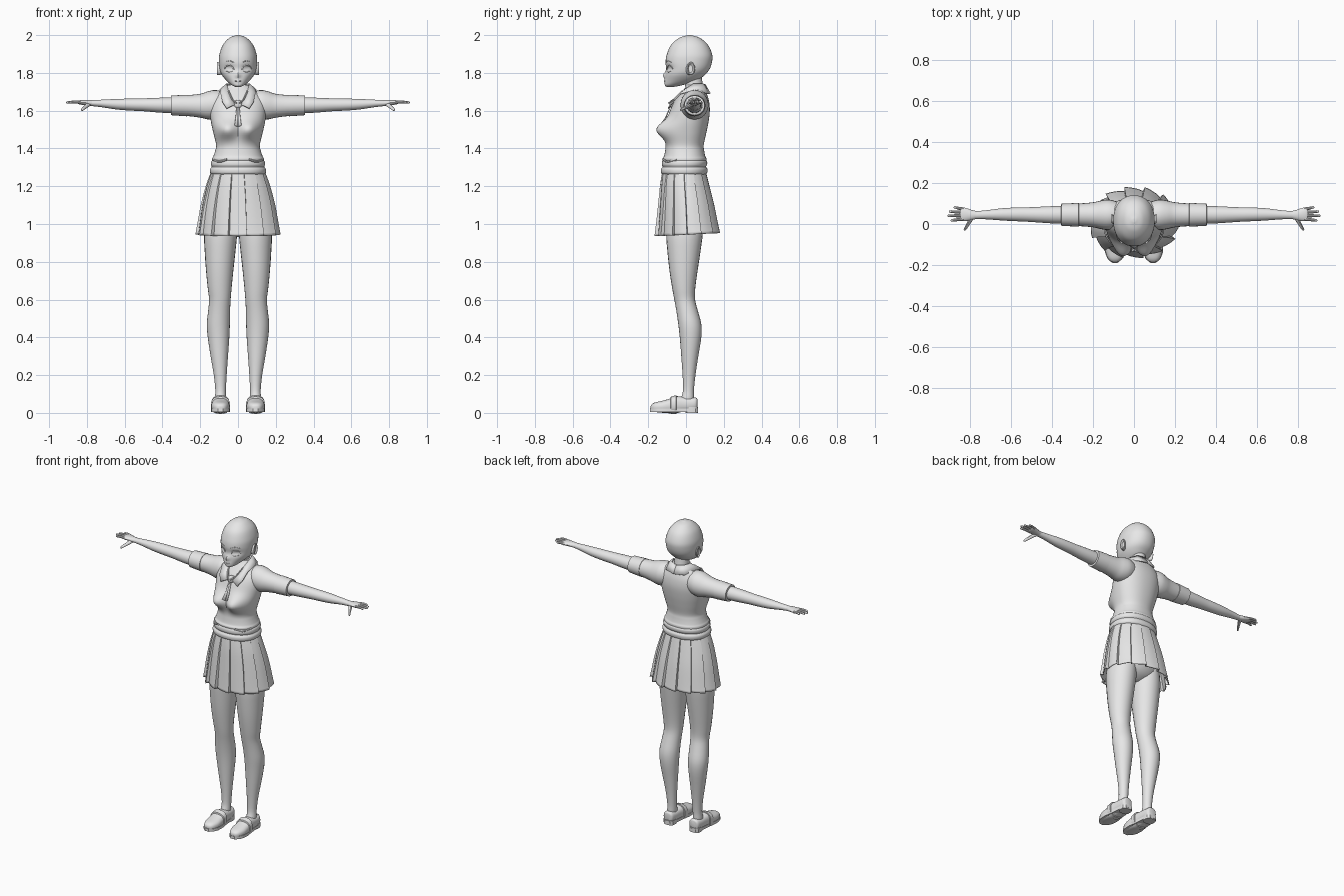
import bpy, bmesh, math
from mathutils import Vector
from mathutils.bvhtree import BVHTree

grey = bpy.data.materials.new("plain grey")
grey.diffuse_color = (0.8, 0.8, 0.8, 1)


def add(name, verts, faces, mirror=False, thick=0):
    """Make a mesh object, optionally mirrored across x and thickened."""
    me = bpy.data.meshes.new(name)
    me.from_pydata(verts, [], faces)
    bm = bmesh.new()
    bm.from_mesh(me)
    bmesh.ops.recalc_face_normals(bm, faces=bm.faces)
    bm.to_mesh(me)
    bm.free()
    me.materials.append(grey)
    ob = bpy.data.objects.new(name, me)
    bpy.context.collection.objects.link(ob)
    if thick:
        so = ob.modifiers.new("thickness", 'SOLIDIFY')
        so.thickness, so.offset = thick, 0
    if mirror:
        ob.modifiers.new("mirror", 'MIRROR').use_mirror_merge = False
    return ob


def smooth_rows(rows, steps):
    """Catmull-Rom interpolation of rows of numbers."""
    out = []
    for i in range(len(rows) - 1):
        p0, p1, p2, p3 = rows[max(i - 1, 0)], rows[i], rows[i + 1], rows[min(i + 2, len(rows) - 1)]
        for k in range(steps):
            t = k / steps
            out.append([0.5 * (2*b + (c - a)*t + (2*a - 5*b + 4*c - d)*t*t + (3*b - a - 3*c + d)*t**3)
                        for a, b, c, d in zip(p0, p1, p2, p3)])
    return out + [list(rows[-1])]


def loft(name, axis, rows, seg=24, power=2, steps=3, mirror=False, warp=None):
    """Skin of ellipses; each row is (position on axis, centre u, centre v, radius u, radius v)."""
    rows = smooth_rows(rows, steps)
    verts = []
    for t, cu, cv, ru, rv in rows:
        for k in range(seg):
            a = math.tau * k / seg
            c, s = math.cos(a), math.sin(a)
            u = cu + abs(ru) * math.copysign(abs(c) ** (2 / power), c)
            v = cv + abs(rv) * math.copysign(abs(s) ** (2 / power), s)
            co = Vector({'x': (t, u, v), 'y': (u, t, v), 'z': (u, v, t)}[axis])
            verts.append(warp(co) if warp else co)
    faces = [(r*seg + k, r*seg + (k + 1) % seg, (r + 1)*seg + (k + 1) % seg, (r + 1)*seg + k)
             for r in range(len(rows) - 1) for k in range(seg)]
    n = len(rows) * seg
    faces += [tuple(range(seg)), tuple(range(n - seg, n))]
    return add(name, verts, faces, mirror)


def body(name, rows, **kw):
    """Upright loft from rows (z, half width, front y, back y)."""
    return loft(name, 'z', [(z, 0, (f + b) / 2, w, (b - f) / 2) for z, w, f, b in rows], **kw)


def cord(name, pts, r, mirror=False):
    """Thin round cord through points."""
    pts = smooth_rows(pts, 4)
    verts, faces = [], []
    for i, p in enumerate(pts):
        d = (Vector(pts[min(i + 1, len(pts) - 1)]) - Vector(pts[max(i - 1, 0)])).normalized()
        n = d.cross(Vector((0.1, 1, 0))).normalized()
        m = d.cross(n)
        verts += [Vector(p) + r * (n * math.cos(a * math.tau / 6) + m * math.sin(a * math.tau / 6)) for a in range(6)]
        if i:
            faces += [((i - 1)*6 + a, (i - 1)*6 + (a + 1) % 6, i*6 + (a + 1) % 6, i*6 + a) for a in range(6)]
    return add(name, verts, faces + [tuple(range(6)), tuple(range(len(verts) - 6, len(verts)))], mirror)


def fronts(ob):
    """Return a function giving the front surface point at x, z."""
    me = ob.data
    tree = BVHTree.FromPolygons([v.co for v in me.vertices], [tuple(p.vertices) for p in me.polygons])

    def hit(x, z, lift=0.0):
        p = tree.ray_cast(Vector((x, -1, z)), Vector((0, 1, 0)))[0]
        return (x, (p.y if p else -0.1) - lift, z)
    return hit


def bump(x, z, cx, cz, sx, sz):
    return math.exp(-((x - cx) / sx) ** 2 - ((z - cz) / sz) ** 2)


# head with eye sockets, nose and lips
def face(co):
    if co.y < 0:
        x, z = abs(co.x), co.z
        co.y += 0.010 * bump(x, z, 0.045, 1.825, 0.026, 0.018)
        co.y -= 0.014 * bump(x, z, 0, 1.787, 0.011, 0.016) + 0.004 * bump(x, z, 0, 1.757, 0.016, 0.008)
    return co


head = body("head", [(1.724, .008, -.10, -.075), (1.735, .033, -.112, -.02), (1.76, .062, -.111, .06),
                     (1.79, .086, -.108, .10), (1.82, .097, -.106, .125), (1.86, .101, -.108, .138),
                     (1.90, .098, -.101, .138), (1.95, .079, -.078, .115), (1.985, .046, -.036, .074),
                     (1.998, .015, .002, .034), (2.0, .003, .015, .021)],
            seg=56, power=2.15, steps=6, warp=face)
on_face = fronts(head)
for label, side in (("left", 1), ("right", -1)):
    cord(label + "_upper_eyelid", [on_face(side * x, z, .001) for x, z in
                                   ((.022, 1.818), (.032, 1.834), (.048, 1.84), (.064, 1.834), (.072, 1.822))], .003)
    cord(label + "_lower_eyelid", [on_face(side * x, z) for x, z in ((.03, 1.808), (.046, 1.804), (.062, 1.81))], .0015)
    cord(label + "_eyebrow", [on_face(side * x, z) for x, z in ((.022, 1.855), (.045, 1.864), (.07, 1.856))], .0018)
cord("mouth", [on_face(x, 1.757 - .002 * (x == 0)) for x in (-.016, -.008, 0, .008, .016)], .0016)

# ears
loft("ear", 'x', [(.085, .012, 1.815, .014, .022), (.098, .02, 1.82, .02, .032), (.108, .026, 1.823, .022, .035),
                  (.111, .026, 1.823, .017, .03), (.104, .024, 1.822, .011, .021)], seg=16, steps=2, mirror=True)

# neck
loft("neck", 'z', [(1.62, 0, .045, .055, .055), (1.70, 0, .045, .047, .048), (1.75, 0, .04, .044, .047),
                   (1.80, 0, .03, .045, .05)])


# blouse torso with bust
def bust(co):
    if co.y < .02:
        k = min(1, (.02 - co.y) / .06)
        co.y -= .062 * k * bump(abs(co.x), co.z, .06, 1.50, .058, .05)
    return co


torso = body("blouse", [(1.27, .138, -.122, .105), (1.32, .136, -.118, .106), (1.345, .137, -.124, .108),
                        (1.36, .13, -.116, .102), (1.39, .12, -.110, .096), (1.42, .116, -.106, .094),
                        (1.48, .130, -.104, .107), (1.54, .143, -.099, .119), (1.60, .150, -.084, .126),
                        (1.65, .145, -.060, .122), (1.69, .115, -.030, .11), (1.72, .075, -.006, .1),
                        (1.735, .058, .0, .094)], seg=56, power=2.2, steps=5, warp=bust)
on_chest = fronts(torso)

# rolled waistband and soft folds
body("waistband", [(1.262, .138, -.122, .104), (1.27, .147, -.132, .112), (1.29, .148, -.133, .114),
                   (1.303, .139, -.124, .106), (1.312, .143, -.128, .111), (1.33, .142, -.127, .112),
                   (1.342, .130, -.118, .1)], seg=48, power=2.2)
cord("waist_fold", [(.13, -.05, 1.34), (.10, -.098, 1.33), (.06, -.121, 1.342)], .006, True)

# sleeves with turned cuffs
loft("sleeve", 'x', [(.07, .045, 1.635, .06, .065), (.12, .045, 1.632, .074, .077), (.16, .045, 1.628, .07, .074),
                     (.20, .045, 1.626, .061, .063), (.27, .045, 1.627, .055, .055), (.352, .045, 1.628, .052, .050)],
     mirror=True)
loft("sleeve_cuff", 'x', [(.268, .045, 1.627, .05, .05), (.27, .045, 1.627, .058, .057), (.354, .045, 1.628, .054, .052),
                          (.356, .045, 1.628, .046, .044)], steps=1, mirror=True)

# arms and hands
loft("arm", 'x', [(.30, .045, 1.628, .044, .043), (.40, .045, 1.629, .042, .040), (.50, .046, 1.631, .036, .034),
                  (.56, .047, 1.632, .034, .032), (.64, .047, 1.634, .030, .028), (.72, .045, 1.638, .022, .020),
                  (.78, .043, 1.640, .019, .015)], mirror=True)
loft("palm", 'x', [(.76, .044, 1.640, .017, .015), (.79, .044, 1.641, .024, .015), (.82, .046, 1.643, .032, .013),
                   (.842, .049, 1.644, .033, .010), (.85, .049, 1.644, .026, .006)], seg=16, mirror=True)
for label, y0, y1, tip in (("index", .024, .018, .895), ("middle", .041, .040, .91),
                           ("ring", .057, .061, .903), ("little", .072, .081, .88)):
    loft(label + "_finger", 'x', [(.83, y0, 1.643, .009, .009), ((.83 + tip) / 2, (y0 + y1) / 2, 1.646, .0075, .0075),
                                  (tip - .006, y1, 1.644, .006, .006), (tip, y1, 1.644, .002, .002)],
         seg=10, mirror=True)
loft("thumb", 'y', [(.045, .785, 1.638, .014, .012), (.02, .798, 1.628, .012, .011), (-.005, .812, 1.616, .009, .009),
                    (-.026, .824, 1.606, .007, .007), (-.032, .827, 1.603, .002, .002)], seg=10, mirror=True)

# collar: inner edge at the neck, outer edge folded over the shoulders
inner = [(0, .10, 1.738), (.042, .085, 1.742), (.06, .04, 1.742), (.052, -.008, 1.71), (.032, -.052, 1.665), (.010, -.078, 1.635)]
outer = [(0, .128, 1.69), (.065, .11, 1.692), (.095, .045, 1.708), (.092, -.03, 1.69), (.082, -.072, 1.645), (.06, -.094, 1.612)]
add("collar", inner + outer, [(i, i + 1, i + 7, i + 6) for i in range(5)], True, .007)
cord("neck_cord", [(.05, -.02, 1.705), (.03, -.065, 1.66), (.008, -.092, 1.64)], .004, True)

# brooch and two-tailed ribbon
y = on_chest(0, 1.635)[1]
loft("brooch", 'y', [(y + .01, 0, 1.635, .02, .02), (y - .008, 0, 1.635, .022, .022),
                     (y - .016, 0, 1.635, .015, .015), (y - .018, 0, 1.635, .003, .003)], seg=20)
for label, s in (("left", 1), ("right", -1)):
    add(label + "_ribbon", [on_chest(s * x, z, .007) for x, z in
                            ((0, 1.615), (.008, 1.615), (.013, 1.56), (.018, 1.522), (.002, 1.516), (0, 1.56))],
        [(0, 1, 2, 5), (5, 2, 3, 4)], thick=.005)

# pleated skirt: sawtooth ring swept down a flared profile (z, half width, front y, back y)
PLEATS = 14
verts, skirt_rows = [], smooth_rows([(1.28, .136, -.121, .100), (1.20, .161, -.131, .117), (1.10, .183, -.138, .138),
                                     (1.00, .197, -.145, .154), (.94, .204, -.149, .163)], 3)
for i, (z, w, f, b) in enumerate(skirt_rows):
    depth = .003 + .017 * i / (len(skirt_rows) - 1)
    for k in range(PLEATS):
        for t, o in ((0, 0), (.33, .33), (.66, .66), (.96, 1)):
            a = math.tau * (k + t + .5) / PLEATS
            verts.append(((w + depth * o) * math.sin(a), (f + b) / 2 - ((b - f) / 2 + depth * o) * math.cos(a),
                          z + (.008 * (1 - math.cos(a)) - .004) * i / (len(skirt_rows) - 1)))
m = PLEATS * 4
add("pleated_skirt", verts, [(r*m + k, r*m + (k + 1) % m, (r + 1)*m + (k + 1) % m, (r + 1)*m + k)
                             for r in range(len(skirt_rows) - 1) for k in range(m)], thick=.005)

# hips under the skirt
body("hips", [(.93, .02, -.03, .03), (.96, .12, -.08, .08), (1.02, .16, -.105, .11), (1.12, .15, -.11, .105),
              (1.25, .12, -.10, .09)])

# legs
loft("leg", 'z', [(.04, .093, .0, .026, .04), (.08, .093, .008, .029, .034), (.12, .092, .013, .028, .029),
                  (.20, .094, .016, .034, .034), (.30, .099, .02, .046, .045), (.40, .103, .024, .057, .057),
                  (.47, .104, .02, .061, .061), (.54, .100, .006, .058, .057), (.60, .096, -.007, .057, .055),
                  (.66, .097, -.012, .063, .061), (.75, .097, -.013, .072, .074), (.85, .095, -.011, .081, .087),
                  (.95, .092, -.008, .087, .097), (1.05, .085, -.003, .075, .095)], mirror=True)

# loafers: upper, sole, heel, strap
loft("shoe_upper", 'y', [(.060, .093, .05, .018, .024), (.052, .093, .048, .032, .033), (.02, .093, .045, .037, .036),
                         (-.02, .093, .045, .040, .040), (-.055, .093, .043, .044, .045), (-.09, .093, .036, .047, .038),
                         (-.13, .093, .032, .047, .031), (-.165, .093, .030, .036, .025), (-.182, .093, .028, .022, .017),
                         (-.187, .093, .027, .008, .008)], seg=24, power=2.5, mirror=True)
sole = [(.064, .022), (.05, .034), (.0, .037), (-.05, .042), (-.10, .050), (-.14, .048), (-.17, .036), (-.19, .014)]
ring = [(.093 + w, y) for y, w in sole] + [(.093 - w, y) for y, w in reversed(sole)]
n = len(ring)
add("shoe_sole", [(x, y, z) for z in (.006, .024) for x, y in ring],
    [tuple(range(n)), tuple(range(n, 2 * n))] + [(i, (i + 1) % n, n + (i + 1) % n, n + i) for i in range(n)], True)
loft("shoe_heel", 'z', [(0, .093, .03, .035, .033), (.03, .093, .03, .036, .034)], power=3, steps=1, mirror=True)
loft("shoe_strap", 'y', [(-.05, .093, .044, .042, .043), (-.052, .093, .044, .049, .050), (-.08, .093, .040, .051, .046),
                         (-.082, .093, .040, .043, .038)], power=2.5, steps=1, mirror=True)

# smooth shading with sharp creases kept
for ob in bpy.context.collection.objects:
    ob.select_set(True)
    bpy.context.view_layer.objects.active = ob
bpy.ops.object.shade_smooth_by_angle(angle=math.radians(35))
